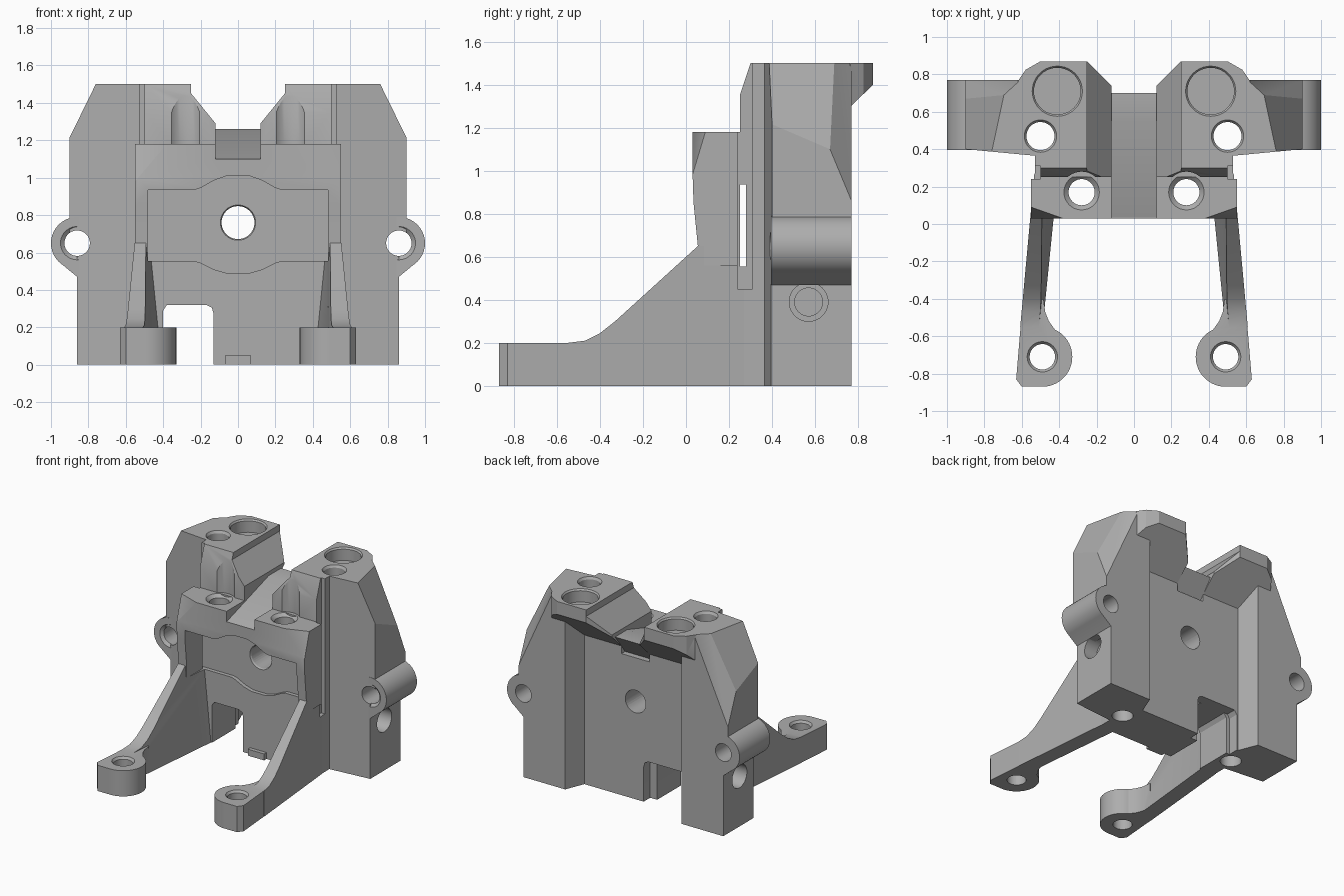
import bpy, bmesh, math
from mathutils import Vector

if "Cube" in bpy.data.objects:
    bpy.data.objects.remove(bpy.data.objects["Cube"])

grey = bpy.data.materials.new("plain_grey")
grey.use_nodes = True
grey.diffuse_color = (0.42, 0.42, 0.42, 1)
grey.node_tree.nodes["Principled BSDF"].inputs["Base Color"].default_value = (0.42, 0.42, 0.42, 1)


def activate(ob):
    bpy.ops.object.select_all(action='DESELECT')
    ob.select_set(True)
    bpy.context.view_layer.objects.active = ob


def finish(bm, name):
    bmesh.ops.recalc_face_normals(bm, faces=bm.faces)
    me = bpy.data.meshes.new(name)
    bm.to_mesh(me)
    bm.free()
    me.materials.append(grey)
    ob = bpy.data.objects.new(name, me)
    bpy.context.collection.objects.link(ob)
    return ob


def place(axis, u, v, w):
    """Profile point (u, v) with depth w along the given axis."""
    return {'X': (w, u, v), 'Y': (u, w, v), 'Z': (u, v, w)}[axis]


def prism(name, axis, pts, lo, hi):
    bm = bmesh.new()
    face = bm.faces.new([bm.verts.new(place(axis, u, v, lo)) for u, v in pts])
    new = bmesh.ops.extrude_face_region(bm, geom=[face])['geom']
    move = Vector(place(axis, 0, 0, hi - lo))
    bmesh.ops.translate(bm, vec=move, verts=[g for g in new if isinstance(g, bmesh.types.BMVert)])
    return finish(bm, name)


def box(name, x0, x1, y0, y1, z0, z1):
    return prism(name, 'Z', [(x0, y0), (x1, y0), (x1, y1), (x0, y1)], z0, z1)


def rod(name, axis, u, v, r, lo, hi, r2=None, n=40):
    """Cylinder or cone between two depths."""
    r2 = r if r2 is None else r2
    bm = bmesh.new()
    rings = []
    for w, rad in ((lo, r), (hi, r2)):
        rings.append([bm.verts.new(place(axis, u + rad * math.cos(i * math.tau / n),
                                         v + rad * math.sin(i * math.tau / n), w)) for i in range(n)])
    a, b = rings
    bm.faces.new(a)
    bm.faces.new(b)
    for i in range(n):
        j = (i + 1) % n
        bm.faces.new((a[i], a[j], b[j], b[i]))
    return finish(bm, name)


def mirror(ob):
    activate(ob)
    mod = ob.modifiers.new("mirror", 'MIRROR')
    mod.use_mirror_merge = False
    bpy.ops.object.modifier_apply(modifier=mod.name)
    return ob


def boolean(ob, tool, op='DIFFERENCE', keep=False):
    activate(ob)
    mod = ob.modifiers.new("bool", 'BOOLEAN')
    mod.operation, mod.object, mod.solver = op, tool, 'EXACT'
    bpy.ops.object.modifier_apply(modifier=mod.name)
    if not keep:
        bpy.data.objects.remove(tool)


def slice_off(ob, co, normal, both=False):
    """Remove everything on the normal side of a plane and cap the cut."""
    bm = bmesh.new()
    bm.from_mesh(ob.data)
    for s in ((1, -1) if both else (1,)):
        res = bmesh.ops.bisect_plane(bm, geom=bm.verts[:] + bm.edges[:] + bm.faces[:], dist=1e-5,
                                     plane_co=(co[0] * s, co[1], co[2]),
                                     plane_no=(normal[0] * s, normal[1], normal[2]), clear_outer=True)
        edges = [e for e in res['geom_cut'] if isinstance(e, bmesh.types.BMEdge) and e.is_boundary]
        bmesh.ops.holes_fill(bm, edges=edges, sides=0)
    bmesh.ops.recalc_face_normals(bm, faces=bm.faces)
    bm.to_mesh(ob.data)
    bm.free()


def both_sides(pts):
    return pts + [(-u, v) for u, v in reversed(pts)]


# Main body: central wall with two side columns, faceted shoulders
body = prism("main_body", 'Z', both_sides([
    (0.53, 0.25), (0.53, 0.365), (0.9, 0.4), (0.9, 0.77), (0.5, 0.77), (0.44, 0.62)]), 0, 1.5)
slice_off(body, (0.76, 0.39, 1.5), (1, 0.215, 0.5), both=True)
slice_off(body, (0.695, 0.69, 1.5), (2.19, 2.4, 1), both=True)

# Rear overhang with rounded corners
overhang = prism("overhang", 'X', [(0.45, 1.5), (0.87, 1.5), (0.87, 1.4), (0.61, 1.15), (0.45, 1.15)], -0.62, 0.62)
slice_off(overhang, (0.5, 0.87, 1.5), (0.08, 0.14, 0), both=True)
slice_off(overhang, (0.58, 0.824, 1.5), (0.074, 0.05, 0), both=True)
boolean(body, overhang, 'UNION')

# Front top slope and narrower foot of the columns
slice_off(body, (0, 0.26, 1.38), (0, -0.12, 0.04))
boolean(body, mirror(box("cut", 0.86, 1.1, 0.2, 0.9, -0.1, 0.65)))

# Front bridge with clipped upper corners
bridge = prism("front_bridge", 'X', [
    (0.27, 0.56), (0.27, 1.18), (0.03, 1.18), (0.03, 1.0), (0.035, 0.85), (0.055, 0.65), (0.055, 0.56)], -0.55, 0.55)
slice_off(bridge, (0.38, 0.03, 1.18), (0.06, -0.17, 0.051), both=True)

# Legs with drafted inner face
legs = prism("legs", 'X', [
    (0.27, 0), (0.27, 0.65), (0.055, 0.65), (-0.33, 0.3), (-0.4, 0.245), (-0.47, 0.21), (-0.55, 0.2), (-0.55, 0)],
    0.36, 0.66)
slice_off(legs, (0.555, 0.03, 0), (0.87, 0.08, 0))
slice_off(legs, (0.43, 0.03, 0), (-1, -0.1, 0.1))

# Rounded feet
arc = [(0.49 + 0.16 * math.cos(math.radians(a)), -0.71 + 0.16 * math.sin(math.radians(a)))
       for a in range(115, 271, 5)]
foot = prism("foot", 'Z', [(0.6, -0.87), (0.63, -0.83), (0.598, -0.45), (0.484, -0.4),
                           (0.475, -0.47), (0.455, -0.52)] + arc, 0, 0.2)
boolean(legs, foot, 'UNION')
boolean(legs, rod("cut", 'Z', 0.49, -0.71, 0.068, -0.1, 0.3))
boolean(legs, rod("cut", 'Z', 0.49, -0.71, 0.066, 0.18, 0.205, 0.085))
mirror(legs)

# Side ears: tubes running front to back, with a web below
ears = rod("side_ears", 'Y', 0.86, 0.65, 0.14, 0.395, 0.77)
web = prism("web", 'Y', [(0.8, 0.47), (0.86, 0.47), (0.955, 0.548), (0.9, 0.65), (0.8, 0.65)], 0.395, 0.77)
boolean(ears, web, 'UNION')
mirror(ears)
bore = mirror(rod("cut", 'Y', 0.86, 0.65, 0.068, 0.3, 0.9))
boolean(ears, bore, keep=True)
boolean(body, bore)
boolean(ears, mirror(rod("cut", 'Y', 0.86, 0.65, 0.095, 0.39, 0.415, 0.066)))

# Top channel through body and bridge, flaring towards the rear
channel = prism("cut", 'Y', both_sides([(0.12, 1.1), (0.12, 1.29), (0.25, 1.45), (0.25, 1.6)]), -0.1, 1.0)
boolean(body, channel, keep=True)
boolean(bridge, channel)
boolean(body, prism("cut", 'Z', both_sides([(0.27, 0.89), (0.08, 0.7)]), 1.2, 1.6))

# Ramp along the channel floor
prism("channel_ramp", 'X', [(0.035, 1.08), (0.035, 1.1), (0.55, 1.26), (0.7, 1.26), (0.56, 1.08)], -0.122, 0.122)

# Front cavity with central bulge, open at the sides through a slit
cavity = box("cut", -0.48, 0.48, -0.1, 0.28, 0.555, 0.935)
bulge = prism("bulge", 'Y', both_sides([
    (0.06, 0.49), (0.13, 0.51), (0.2, 0.545), (0.25, 0.56), (0.25, 0.93), (0.2, 0.945), (0.13, 0.985), (0.06, 1.01)]),
    -0.1, 0.28)
boolean(cavity, bulge, 'UNION')
slit = box("cut", -0.7, 0.7, 0.25, 0.28, 0.555, 0.935)
for part in (body, bridge, legs):
    boolean(part, cavity, keep=True)
    boolean(part, slit, keep=True)
bpy.data.objects.remove(cavity)
bpy.data.objects.remove(slit)

# Vertical side grooves
groove = mirror(box("cut", 0.5, 0.6, 0.24, 0.31, 0.45, 1.6))
for part in (body, bridge, legs):
    boolean(part, groove, keep=True)
bpy.data.objects.remove(groove)

# Screw clearance and holes of the bridge
boolean(body, mirror(rod("cut", 'Z', 0.28, 0.17, 0.11, 1.18, 1.6)))
boolean(bridge, mirror(rod("cut", 'Z', 0.28, 0.17, 0.07, 0.5, 1.3)))
boolean(bridge, mirror(rod("cut", 'Z', 0.28, 0.17, 0.068, 1.155, 1.185, 0.1)))

# Holes of the body: vertical bores, blind pockets, side bores, central hole
boolean(body, mirror(rod("cut", 'Z', 0.5, 0.47, 0.075, -0.1, 1.6)))
boolean(body, mirror(rod("cut", 'Z', 0.5, 0.47, 0.073, 1.48, 1.505, 0.09)))
boolean(body, mirror(rod("cut", 'Z', 0.41, 0.71, 0.125, 1.4, 1.6)))
boolean(body, mirror(rod("cut", 'Z', 0.41, 0.71, 0.123, 1.485, 1.505, 0.138)))
boolean(body, mirror(rod("cut", 'X', 0.57, 0.39, 0.065, 0.6, 1.0)))
boolean(body, mirror(rod("cut", 'X', 0.57, 0.39, 0.09, 0.75, 1.0)))
boolean(body, rod("cut", 'Y', 0, 0.76, 0.088, 0.1, 0.8))
boolean(body, rod("cut", 'Y', 0, 0.76, 0.1, 0.27, 0.295, 0.086))

# Lower notch with rounded top corners, wider at the rear
for x0, x1, y0, y1 in ((-0.4, -0.13, 0.1, 0.7), (-0.43, -0.07, 0.54, 0.7)):
    boolean(body, prism("cut", 'Y', [(x0, -0.1), (x0, 0.29), (x0 + 0.02, 0.32), (x1 - 0.04, 0.32),
                                     (x1 - 0.01, 0.305), (x1, 0.27), (x1, -0.1)], y0, y1))

# Small tab at the bottom of the wall
box("bottom_tab", -0.07, 0.07, 0.22, 0.26, 0, 0.05)

for ob in bpy.context.scene.objects:
    if ob.type == 'MESH':
        activate(ob)
        bpy.ops.object.shade_smooth_by_angle(angle=math.radians(25))
